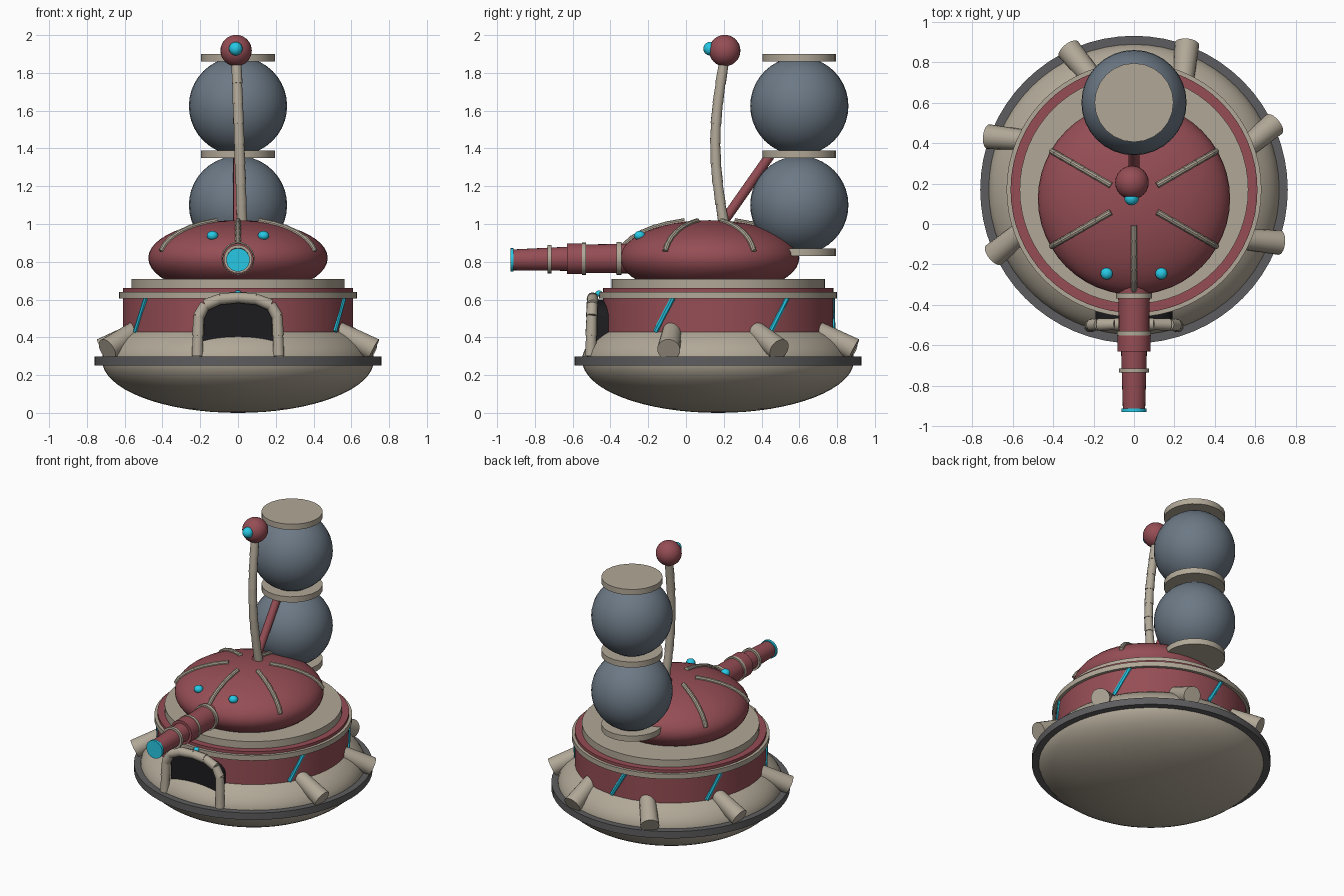
import bpy, bmesh, math
from mathutils import Vector

if "Cube" in bpy.data.objects:
    bpy.data.objects.remove(bpy.data.objects["Cube"])


def material(name, rgb):
    m = bpy.data.materials.new(name)
    m.diffuse_color = (*rgb, 1)
    m.use_nodes = True
    m.node_tree.nodes["Principled BSDF"].inputs["Base Color"].default_value = m.diffuse_color
    return m


RED = material("red", (0.30, 0.075, 0.09))
BEIGE = material("beige", (0.44, 0.39, 0.31))
SLATE = material("slate", (0.15, 0.19, 0.235))
CYAN = material("cyan", (0.02, 0.58, 0.78))
DARK = material("dark_grey", (0.11, 0.11, 0.115))
BLACK = material("black", (0.012, 0.012, 0.014))
BASE_Y, DOME_Y = 0.17, 0.125


def finish(name, bm, mat, angle=35):
    bmesh.ops.recalc_face_normals(bm, faces=bm.faces)
    me = bpy.data.meshes.new(name)
    bm.to_mesh(me)
    bm.free()
    ob = bpy.data.objects.new(name, me)
    bpy.context.collection.objects.link(ob)
    me.materials.append(mat)
    bpy.ops.object.select_all(action='DESELECT')
    ob.select_set(True)
    bpy.context.view_layer.objects.active = ob
    bpy.ops.object.shade_smooth_by_angle(angle=math.radians(angle))
    return ob


def rod(name, a, b, r1, r2, mat, sides=24):
    """Closed cylinder or cone from a to b."""
    a, b = Vector(a), Vector(b)
    bm = bmesh.new()
    bmesh.ops.create_cone(bm, cap_ends=True, segments=sides, radius1=r1, radius2=r2, depth=(b - a).length)
    bm.transform((b - a).to_track_quat('Z', 'Y').to_matrix().to_4x4())
    bmesh.ops.translate(bm, verts=bm.verts, vec=(a + b) / 2)
    return finish(name, bm, mat)


def disc(name, y, z0, z1, r, mat, sides=64):
    return rod(name, (0, y, z0), (0, y, z1), r, r, mat, sides)


def ball(name, loc, size, mat, u=32, v=16):
    bm = bmesh.new()
    bmesh.ops.create_uvsphere(bm, u_segments=u, v_segments=v, radius=1)
    bmesh.ops.scale(bm, verts=bm.verts, vec=size)
    bmesh.ops.translate(bm, verts=bm.verts, vec=loc)
    return finish(name, bm, mat)


def beaded(name, pts, radius, mat, sides=12):
    """Chain of short, slightly tapered segments along a path."""
    for i, (a, b) in enumerate(zip(pts, pts[1:])):
        a, b = Vector(a), Vector(b)
        rod(f"{name}_{i + 1}", a, b + (b - a) * 0.06, radius, radius * 0.9, mat, sides)


def polar(r, deg, z, cy=BASE_Y):
    t = math.radians(deg)
    return Vector((r * math.cos(t), cy + r * math.sin(t), z))


# Hull and stacked tiers
ball("hull", (0, BASE_Y, 0.28), (0.72, 0.72, 0.28), BEIGE, 64, 32)
disc("hull_rim", BASE_Y, 0.25, 0.298, 0.76, DARK)
disc("red_drum", BASE_Y, 0.35, 0.66, 0.61, RED)
disc("drum_band", BASE_Y, 0.605, 0.64, 0.63, BEIGE)
disc("turret_plate", BASE_Y, 0.6, 0.71, 0.565, BEIGE)

# Turret dome, ribs and eyes
ball("turret_dome", (0, DOME_Y, 0.82), (0.475, 0.475, 0.2), RED, 48, 24)
for k in range(6):
    path = []
    for i in range(7):
        t = math.radians(16 + i * 10.5)
        path.append(polar(0.478 * math.sin(t), 30 + 60 * k, 0.82 + 0.203 * math.cos(t), DOME_Y))
    beaded(f"dome_rib_{k + 1}", path, 0.016, BEIGE, 10)
for s in (-1, 1):
    ball("dome_light", (s * 0.135, -0.245, 0.938), (0.03, 0.03, 0.025), CYAN, 16, 10)

# Gun barrel
for name, y0, y1, z0, z1, r0, r1, mat in (
        ("barrel_sleeve", -0.25, -0.54, 0.818, 0.816, 0.08, 0.075, RED),
        ("barrel_collar", -0.53, -0.63, 0.816, 0.816, 0.082, 0.082, RED),
        ("barrel_tube", -0.62, -0.92, 0.816, 0.81, 0.064, 0.055, RED),
        ("barrel_ring_rear", -0.342, -0.367, 0.818, 0.818, 0.088, 0.088, BEIGE),
        ("barrel_ring_middle", -0.53, -0.55, 0.816, 0.816, 0.085, 0.085, BEIGE),
        ("barrel_ring_front", -0.713, -0.733, 0.814, 0.814, 0.075, 0.075, BEIGE),
        ("muzzle", -0.912, -0.93, 0.81, 0.81, 0.062, 0.062, CYAN)):
    rod(name, (0, y0, z0), (0, y1, z1), r0, r1, mat)

# Sphere tank stack behind the dome
for z in (0.85, 1.37, 1.88):
    disc("tank_plate", 0.6, z - 0.02, z + 0.02, 0.195, BEIGE, 24)
for z in (1.10, 1.625):
    ball("tank", (0, 0.6, z), (0.26, 0.26, 0.26), SLATE, 32, 20)
rod("tank_strut", (0, 0.19, 1.0), (0, 0.45, 1.37), 0.026, 0.026, RED, 12)

# Antenna
stalk = []
for i in range(9):
    t = i / 8
    stalk.append((0.022 - 0.03 * t, 0.20 - 0.045 * math.sin(math.pi * t), 1.0 + 0.85 * t))
beaded("antenna", stalk, 0.029, BEIGE)
ball("antenna_head", (-0.01, 0.205, 1.918), (0.083, 0.083, 0.083), RED, 24, 16)
ball("antenna_eye", (-0.012, 0.128, 1.928), (0.036, 0.036, 0.036), CYAN, 16, 10)

# Doorway: dark opening, beaded arch, lamp
outline = [(-0.19, 0.33), (0.19, 0.33)]
outline += [(0.19 * math.cos(math.radians(a)), 0.50 + 0.1 * math.sin(math.radians(a))) for a in range(0, 181, 15)]
bm = bmesh.new()
face = bm.faces.new([bm.verts.new((x, -0.475, z)) for x, z in outline])
ext = bmesh.ops.extrude_face_region(bm, geom=[face])
bmesh.ops.translate(bm, vec=(0, 0.08, 0), verts=[v for v in ext["geom"] if isinstance(v, bmesh.types.BMVert)])
finish("doorway", bm, BLACK)
right = [(0.215, -0.505, 0.30), (0.212, -0.502, 0.41), (0.208, -0.499, 0.51), (0.175, -0.497, 0.57),
         (0.095, -0.495, 0.603), (0, -0.495, 0.61)]
for s in (-1, 1):
    beaded("door_arch", [(s * x, y, z) for x, y, z in right], 0.031, BEIGE, 12)
ball("door_lamp", (0, -0.46, 0.632), (0.02, 0.02, 0.016), CYAN, 12, 8)

# Feet: eight positions, the two at the doorway left out
for k in range(8):
    a = 22.5 + 45 * k
    if a in (247.5, 292.5):
        continue
    start, end = polar(0.56, a - 3, 0.445), polar(0.765, a + 2.5, 0.335)
    rod("foot", start, end, 0.05, 0.061, BEIGE, 20)
    ball("foot_joint", start, (0.05, 0.05, 0.05), BEIGE, 16, 10)

# Slanted light strips around the drum
for k in range(6):
    a = 32 + 60 * k
    if k != 4:
        rod("light_strip", polar(0.606, a - 5, 0.43), polar(0.606, a + 5, 0.61), 0.016, 0.016, CYAN, 8)
